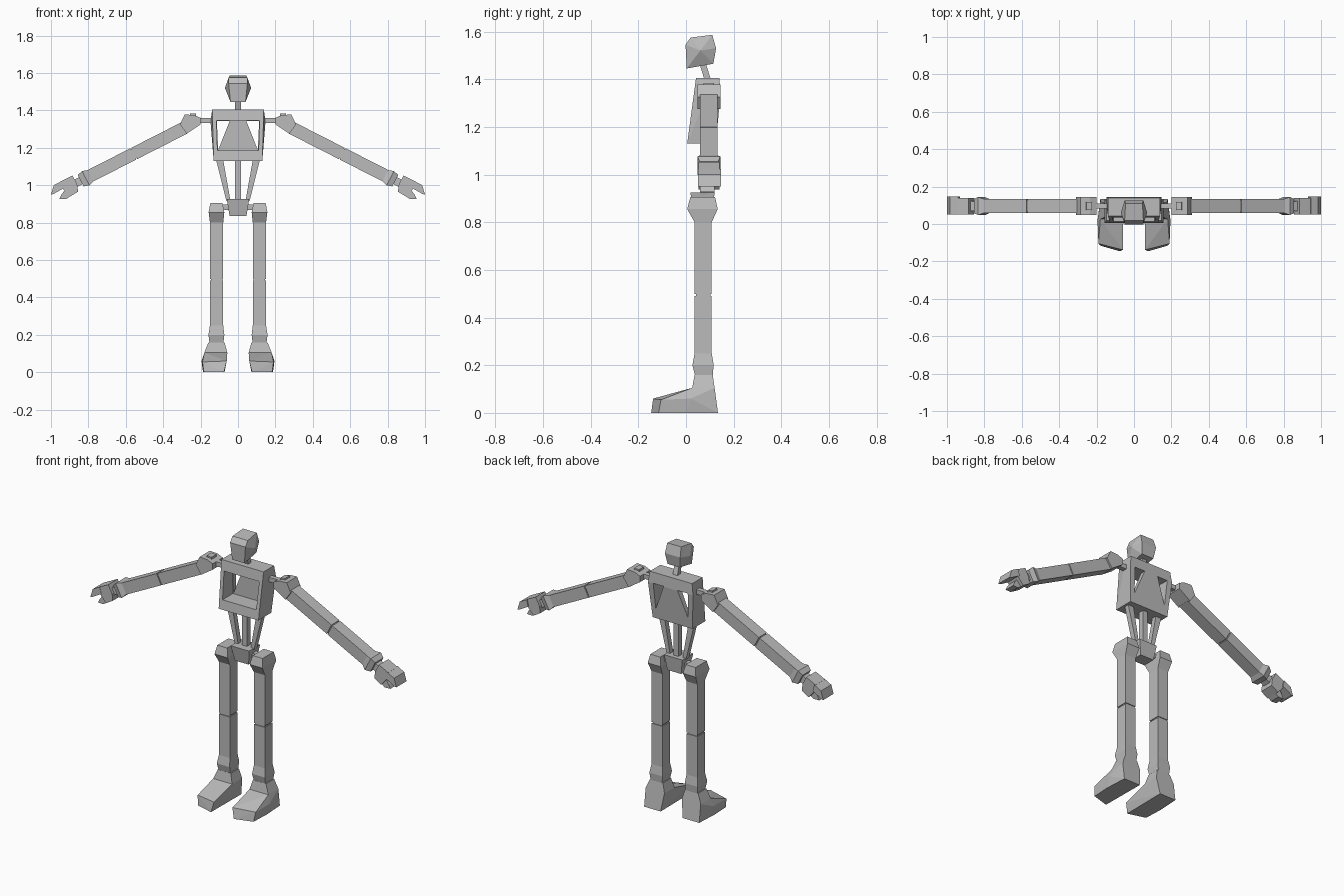
import bpy, bmesh, math
from mathutils import Vector

if "Cube" in bpy.data.objects:
    bpy.data.objects.remove(bpy.data.objects["Cube"])

grey = bpy.data.materials.new("plain grey")
grey.diffuse_color = (0.5, 0.5, 0.5, 1)
grey.use_nodes = True
grey.node_tree.nodes["Principled BSDF"].inputs["Base Color"].default_value = grey.diffuse_color


def hull(name, pts, side=1):
    """Flat-faced convex solid around points; side=-1 mirrors it across x."""
    bm = bmesh.new()
    for p in pts:
        bm.verts.new((p[0] * side, p[1], p[2]))
    res = bmesh.ops.convex_hull(bm, input=bm.verts[:])
    loose = [v for v in bm.verts if not v.link_faces]
    bmesh.ops.delete(bm, geom=loose, context='VERTS')
    bmesh.ops.dissolve_limit(bm, angle_limit=math.radians(1),
                             verts=bm.verts[:], edges=bm.edges[:])
    bmesh.ops.recalc_face_normals(bm, faces=bm.faces[:])
    me = bpy.data.meshes.new(name)
    bm.to_mesh(me)
    bm.free()
    me.materials.append(grey)
    ob = bpy.data.objects.new(name, me)
    bpy.context.collection.objects.link(ob)
    return ob


def ring(x0, x1, y0, y1, z):
    return [(x, y, z) for x in (x0, x1) for y in (y0, y1)]


def rings(name, sections, side=1):
    """Stack of box sections, each pair joined as its own solid."""
    for i, (a, b) in enumerate(zip(sections, sections[1:])):
        hull(f"{name}_{i + 1}", ring(*a) + ring(*b), side)


def prism(name, xz, y0, y1, side=1):
    return hull(name, [(x, y, z) for x, z in xz for y in (y0, y1)], side)


# head and neck
head = []
for s in (1, -1):
    head += [(s * .04, .003, 1.445), (s * .04, .115, 1.465), (s * .05, -.002, 1.545),
             (s * .07, .06, 1.52), (s * .05, .126, 1.53), (s * .05, .02, 1.575),
             (s * .045, .11, 1.586)]
hull("head", head)
hull("neck", ring(-.015, .015, .08, .107, 1.39) + ring(-.015, .015, .055, .082, 1.47))

# chest: hollow box with a wide front window and two triangular back openings
chest = hull("chest", ring(-.13, .13, .005, .125, 1.13) + ring(-.138, .138, .042, .14, 1.405)
             + ring(-.147, .147, .09, .145, 1.34))
cutters = [prism("window_cutter", [(-.115, 1.345), (.115, 1.345), (.11, 1.185), (-.11, 1.185)],
                 -.1, .11)]
for s in (1, -1):
    cutters.append(prism("triangle_cutter", [(.045, 1.342), (.113, 1.342), (.106, 1.188)],
                         .085, .3, s))
bpy.context.view_layer.objects.active = chest
for c in cutters:
    c.hide_render = True
    m = chest.modifiers.new("cut", 'BOOLEAN')
    m.operation, m.object, m.solver = 'DIFFERENCE', c, 'EXACT'
    bpy.ops.object.modifier_apply(modifier=m.name)
    bpy.data.objects.remove(c)

# waist struts and pelvis
hull("spine", ring(-.016, .016, .06, .095, .91) + ring(-.016, .016, .06, .095, 1.14))
hull("pelvis", ring(-.06, .06, .018, .12, .925) + ring(-.045, .045, .035, .11, .835))

# arm frame: origin at shoulder end, running outward and down
O, ANG, AY = Vector((.293, .096, 1.303)), math.radians(27), .096
D = Vector((math.cos(ANG), 0, -math.sin(ANG)))
N = Vector((math.sin(ANG), 0, math.cos(ANG)))


def arm(name, sections, side):
    """Solids along the arm; section = distance, half thickness, half depth."""
    def sec(d, t, y):
        return [O + D * d + N * (t * a) + Vector((0, y * b, 0))
                for a in (1, -1) for b in (1, -1)]
    for i, (a, b) in enumerate(zip(sections, sections[1:])):
        hull(f"{name}_{i + 1}", sec(*a) + sec(*b), side)


for s, tag in ((1, "left"), (-1, "right")):
    hull(f"{tag}_waist_strut", ring(.04, .062, .06, .09, .915) + ring(.08, .118, .06, .09, 1.14), s)

    # shoulder
    hull(f"{tag}_shoulder_link", ring(.13, .21, .082, .11, 1.333) + ring(.13, .21, .082, .11, 1.36), s)
    prism(f"{tag}_shoulder", [(.2, 1.36), (.235, 1.375), (.285, 1.378), (.31, 1.325),
                              (.275, 1.275), (.2, 1.325)], .048, .144, s)
    prism(f"{tag}_shoulder_pin", [(.222, 1.35), (.225, 1.382), (.255, 1.385), (.262, 1.35)],
          .074, .118, s)

    # upper arm, forearm, cuff
    arm(f"{tag}_upper_arm", [(-.01, .034, .037), (.293, .034, .037)], s)
    arm(f"{tag}_elbow", [(.285, .028, .03), (.31, .028, .03)], s)
    arm(f"{tag}_forearm", [(.299, .034, .037), (.565, .034, .037)], s)
    arm(f"{tag}_cuff", [(.555, .033, .037), (.585, .043, .048), (.615, .034, .038)], s)
    arm(f"{tag}_wrist", [(.605, .02, .024), (.67, .022, .028)], s)

    # hand: palm, curled fingers, thumb
    prism(f"{tag}_palm", [(.855, .965), (.86, 1.005), (.885, 1.052), (.945, 1.022),
                          (.94, .985), (.9, .938)], .052, .14, s)
    prism(f"{tag}_fingers", [(.94, 1.024), (.985, 1.0), (1.0, .95), (.988, .952),
                             (.965, .98), (.93, .985)], .05, .146, s)
    prism(f"{tag}_thumb", [(.89, .945), (.92, .925), (.955, .926), (.945, .948),
                           (.925, .975)], .058, .12, s)

    # hip and leg
    hull(f"{tag}_hip_link", ring(.03, .09, .055, .09, .868) + ring(.03, .09, .055, .09, .897), s)
    rings(f"{tag}_hip", [(.083, .148, .018, .122, .905), (.073, .157, .005, .133, .855),
                         (.079, .15, .036, .108, .80)], s)
    rings(f"{tag}_thigh", [(.079, .15, .036, .108, .81), (.079, .15, .036, .108, .499)], s)
    rings(f"{tag}_knee", [(.084, .145, .041, .103, .51), (.084, .145, .041, .103, .48)], s)
    rings(f"{tag}_shin", [(.079, .15, .036, .108, .491), (.079, .15, .036, .108, .245)], s)
    rings(f"{tag}_ankle", [(.079, .15, .036, .108, .25), (.073, .158, .027, .116, .20),
                           (.078, .152, .038, .112, .155)], s)

    # foot
    rings(f"{tag}_foot_collar", [(.072, .158, .036, .112, .16), (.057, .18, .026, .12, .105)], s)
    hull(f"{tag}_foot", ring(.057, .18, .026, .12, .105) + [
        (.072, .134, 0), (.18, .134, 0), (.195, .02, .06), (.187, .0, 0),
        (.06, -.138, .06), (.19, -.105, .055), (.075, -.146, 0), (.182, -.115, 0)], s)
